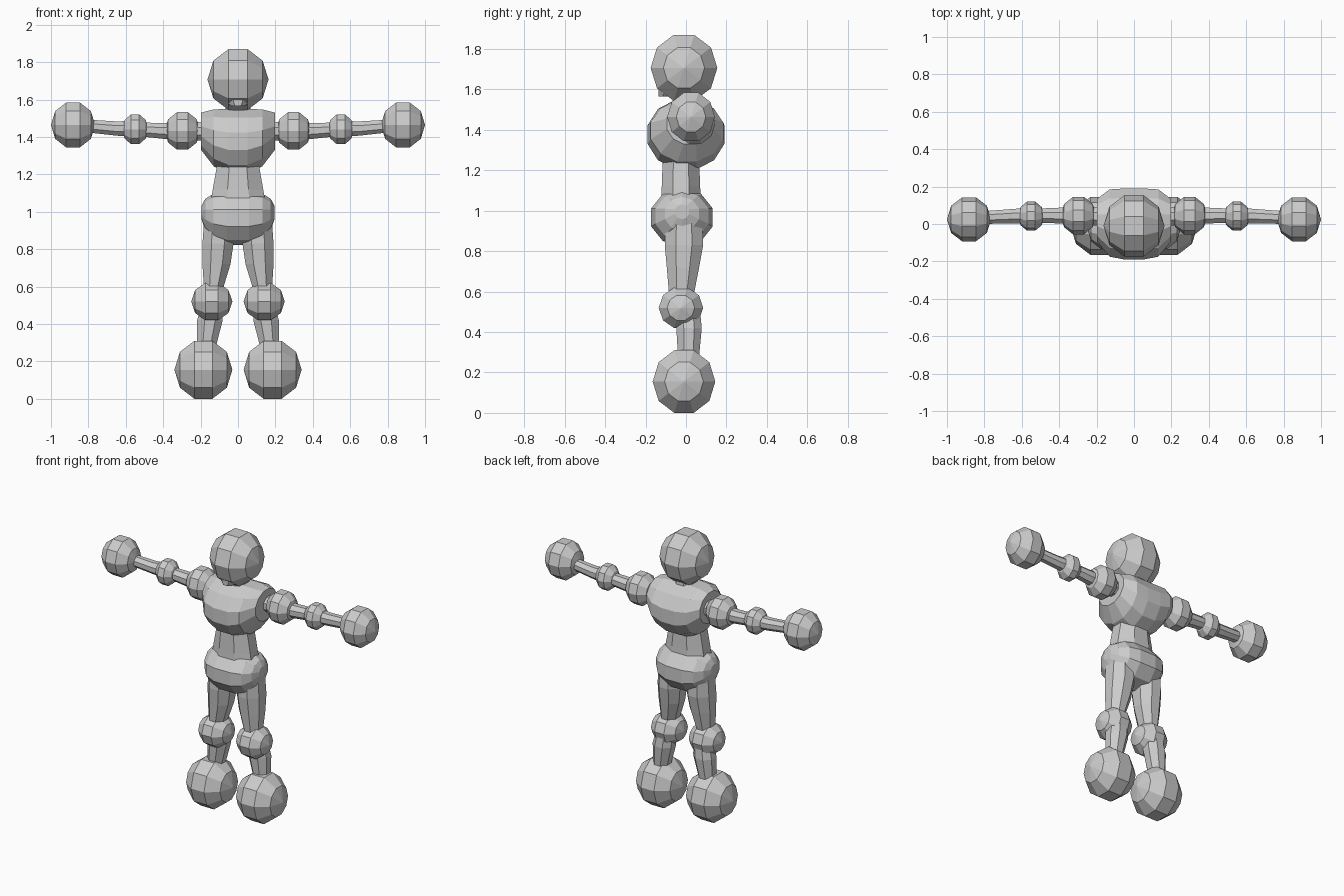
import bpy, bmesh
from math import pi, cos, sin
from mathutils import Matrix, Vector

if "Cube" in bpy.data.objects:
    bpy.data.objects.remove(bpy.data.objects["Cube"])


def finish(name, bm):
    bmesh.ops.recalc_face_normals(bm, faces=bm.faces)
    me = bpy.data.meshes.new(name)
    bm.to_mesh(me)
    bm.free()
    ob = bpy.data.objects.new(name, me)
    bpy.context.collection.objects.link(ob)
    return ob


def ball(name, c, half):
    """Low-poly ball with its poles along x, fitted to the given half sizes."""
    bm = bmesh.new()
    bmesh.ops.create_uvsphere(bm, u_segments=10, v_segments=5, radius=1,
                              matrix=Matrix.Rotation(pi / 2, 4, 'Y'))
    ext = [max(abs(v.co[i]) for v in bm.verts) for i in range(3)]
    for v in bm.verts:
        v.co = Vector([c[i] + v.co[i] * half[i] / ext[i] for i in range(3)])
    return finish(name, bm)


def loft(name, axis, sections, n=8, side=1):
    """Skin rings (position, centre a, centre b, half a, half b) along x or z."""
    bm = bmesh.new()
    k = 1 / cos(pi / n)
    rings = []
    for p, ca, cb, ra, rb in sections:
        ring = []
        for i in range(n):
            t = 2 * pi * (i + 0.5) / n
            a, b = ca + ra * k * cos(t), cb + rb * k * sin(t)
            co = (p * side, a, b) if axis == 'x' else (a * side, b, p)
            ring.append(bm.verts.new(co))
        rings.append(ring)
    for r, s in zip(rings, rings[1:]):
        for i in range(n):
            j = (i + 1) % n
            bm.faces.new((r[i], r[j], s[j], s[i]))
    bm.faces.new(rings[0])
    bm.faces.new(rings[-1])
    return finish(name, bm)


def symmetric(half):
    """Mirror x sections (given from the centre outwards) to both sides."""
    return [(-s[0], *s[1:]) for s in reversed(half)] + half


# head, chin and neck
ball("head", (0, -0.01, 1.707), (0.163, 0.165, 0.163))
loft("chin", 'z', [(1.565, 0, -0.10, 0.035, 0.035),
                   (1.59, 0, -0.085, 0.06, 0.05),
                   (1.64, 0, -0.08, 0.07, 0.06)])
loft("neck", 'z', [(1.50, 0, 0.0, 0.07, 0.07), (1.62, 0, 0.0, 0.06, 0.06)])

# torso
loft("chest", 'x', symmetric([(0.05, 0.0, 1.377, 0.19, 0.173),
                              (0.13, 0.005, 1.395, 0.18, 0.152),
                              (0.197, 0.02, 1.43, 0.115, 0.10)]), 12)
loft("waist", 'z', [(1.03, 0, -0.025, 0.15, 0.10),
                    (1.12, 0, -0.025, 0.135, 0.095),
                    (1.26, 0, -0.025, 0.11, 0.09)])
loft("pelvis", 'x', symmetric([(0.06, -0.02, 0.967, 0.152, 0.138),
                               (0.13, -0.02, 0.973, 0.132, 0.118),
                               (0.175, -0.02, 0.985, 0.085, 0.08),
                               (0.195, -0.02, 0.995, 0.035, 0.035)]), 10)

# arms and legs
for side, tag in ((-1, "right"), (1, "left")):
    ball(tag + "_shoulder", (side * 0.297, 0.045, 1.432), (0.095, 0.1, 0.1))
    loft(tag + "_upper_arm", 'x', [(0.18, 0.04, 1.43, 0.05, 0.05),
                                   (0.40, 0.045, 1.432, 0.042, 0.042),
                                   (0.55, 0.045, 1.442, 0.036, 0.036)], 8, side)
    ball(tag + "_elbow", (side * 0.55, 0.042, 1.441), (0.07, 0.078, 0.08))
    loft(tag + "_forearm", 'x', [(0.55, 0.045, 1.443, 0.043, 0.043),
                                 (0.65, 0.042, 1.445, 0.038, 0.038),
                                 (0.85, 0.032, 1.462, 0.033, 0.033)], 8, side)
    ball(tag + "_hand", (side * 0.882, 0.025, 1.464), (0.118, 0.118, 0.12))

    loft(tag + "_thigh", 'z', [(0.97, 0.105, -0.01, 0.075, 0.09),
                               (0.83, 0.107, -0.01, 0.083, 0.095),
                               (0.72, 0.115, -0.015, 0.075, 0.08),
                               (0.54, 0.137, -0.025, 0.042, 0.055)], 8, side)
    ball(tag + "_knee", (side * 0.14, -0.025, 0.52), (0.11, 0.11, 0.1))
    loft(tag + "_shin", 'z', [(0.5, 0.14, 0.01, 0.06, 0.06),
                              (0.42, 0.15, 0.015, 0.068, 0.063),
                              (0.25, 0.172, 0.012, 0.047, 0.05)], 8, side)
    ball(tag + "_foot", (side * 0.185, -0.01, 0.155), (0.155, 0.155, 0.155))
